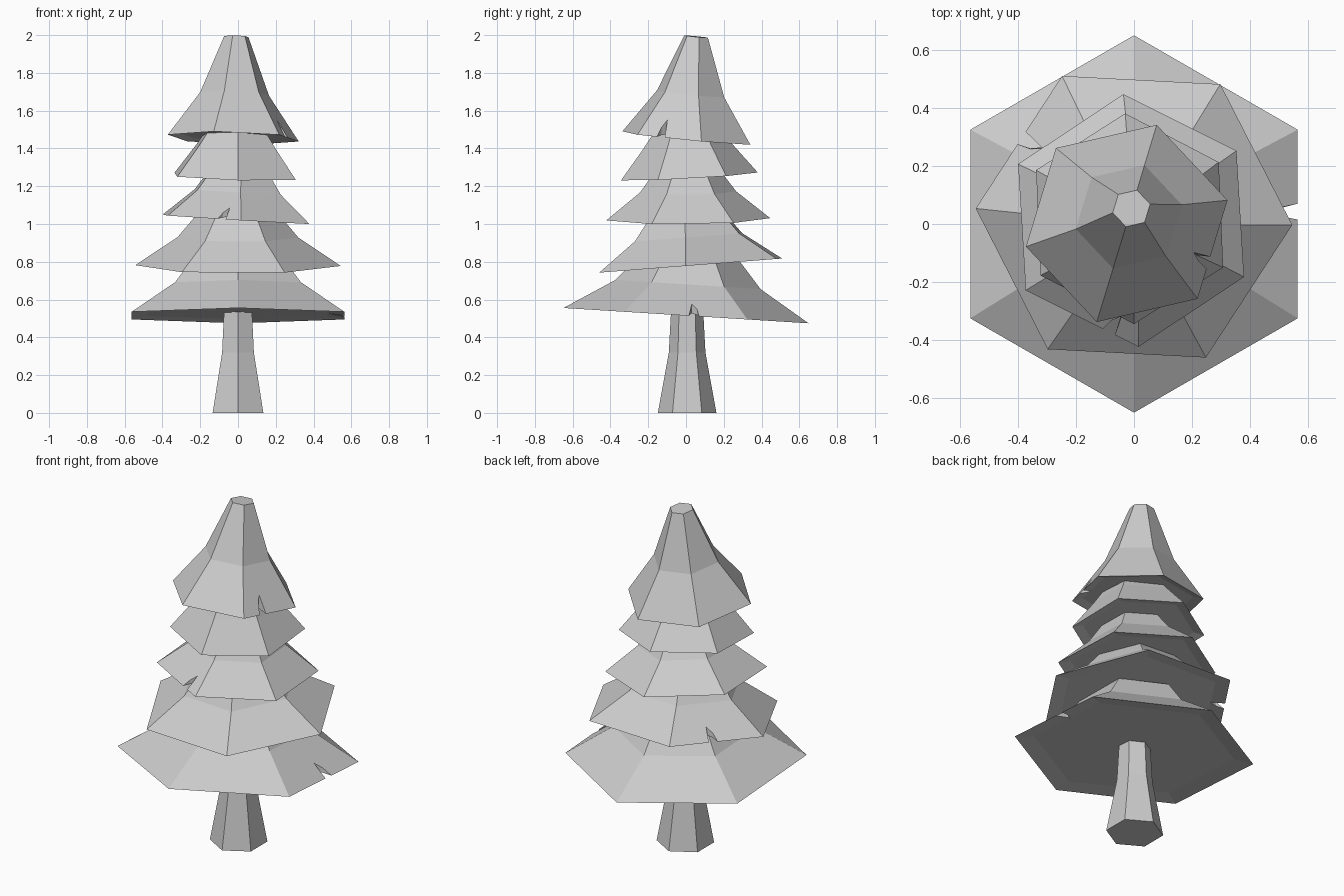
import bpy
from math import sin, cos, pi, radians, atan

if "Cube" in bpy.data.objects:
    bpy.data.objects.remove(bpy.data.objects["Cube"])

SIDES = 6


def make_object(name, verts, faces):
    mesh = bpy.data.meshes.new(name)
    mesh.from_pydata(verts, [], faces)
    mesh.update()
    obj = bpy.data.objects.new(name, mesh)
    bpy.context.collection.objects.link(obj)
    return obj


def lathe(name, rings, turn):
    """Closed six-sided solid through (radius, z) rings, listed bottom to top."""
    verts = [(r * cos(turn + i * 2 * pi / SIDES), r * sin(turn + i * 2 * pi / SIDES), z)
             for r, z in rings for i in range(SIDES)]
    faces = [tuple(reversed(range(SIDES)))]
    for k in range(len(rings) - 1):
        for i in range(SIDES):
            a, b = k * SIDES + i, k * SIDES + (i + 1) % SIDES
            faces.append((a, b, b + SIDES, a + SIDES))
    last = (len(rings) - 1) * SIDES
    faces.append(tuple(range(last, last + SIDES)))
    return make_object(name, verts, faces)


def cut_notch(obj, radius, angle, shift, flip):
    """Cut a jagged nick into the rim, on the side facing the given angle."""
    k = (radius / 0.65) ** 0.7
    edge = radius * cos(pi / SIDES)
    shape = [(0.06, -0.037), (-0.088 * k, -0.018 * k), (-0.05 * k, 0.012 * k), (0.06, 0.04)]
    pts = [(edge + d, shift + t * flip) for d, t in shape]
    if flip < 0:
        pts.reverse()
    c, s = cos(angle), sin(angle)
    n = len(pts)
    # points run clockwise seen from above
    verts = [(d * c - t * s, d * s + t * c, z) for z in (-0.1, 0.25) for d, t in pts]
    faces = [tuple(range(n)), tuple(reversed(range(n, 2 * n)))]
    faces += [(i, i + n, (i + 1) % n + n, (i + 1) % n) for i in range(n)]
    cutter = make_object("notch_cutter", verts, faces)
    cutter.hide_render = True
    cutter.location = obj.location
    cutter.rotation_euler = obj.rotation_euler
    mod = obj.modifiers.new("notch", 'BOOLEAN')
    mod.operation = 'DIFFERENCE'
    mod.solver = 'EXACT'
    mod.object = cutter
    bpy.context.view_layer.objects.active = obj
    bpy.ops.object.modifier_apply(modifier=mod.name)
    bpy.data.objects.remove(cutter)


# Trunk, flared at the foot
trunk = lathe("trunk", [(0.155, 0), (0.097, 0.32), (0.082, 0.6)], radians(30))
trunk.location = (0, 0.006, 0)

# Branch tiers: centre, turn, (x slope, y slope), profile, notch (side angle, shift, flip)
tiers = [
    ((0, 0, 0.515), 30, (0, -0.0625),
     [(0.65, 0), (0.385, 0.165), (0.27, 0.3)], (0, 0.045, 1)),
    ((0, 0.025, 0.78), -3, (0, 0.077),
     [(0.545, 0), (0.32, 0.15), (0.21, 0.28)], (147, -0.015, 1)),
    ((-0.01, 0.012, 1.025), 33.5, (-0.06, 0.01),
     [(0.435, 0), (0.255, 0.145), (0.17, 0.26)], (243.5, 0.1, -1)),
    ((-0.015, 0.018, 1.252), 32.5, (-0.03, 0.056),
     [(0.363, 0), (0.235, 0.16), (0.17, 0.25)], None),
    ((-0.025, 0.002, 1.455), 13, (-0.03, -0.096),
     [(0.356, 0), (0.187, 0.235), (0.066, 0.54)], (-17, -0.05, -1)),
]
for n, (centre, turn, (sx, sy), profile, notch) in enumerate(tiers, 1):
    rim = profile[0][0]
    # shallow recess under each tier
    rings = [(rim * 0.84, 0.014)] + profile
    tier = lathe(f"branch_tier_{n}", rings, radians(turn))
    tier.location = centre
    tier.rotation_euler = (atan(sy), -atan(sx), 0)
    if notch:
        cut_notch(tier, rim, radians(notch[0]), notch[1], notch[2])
